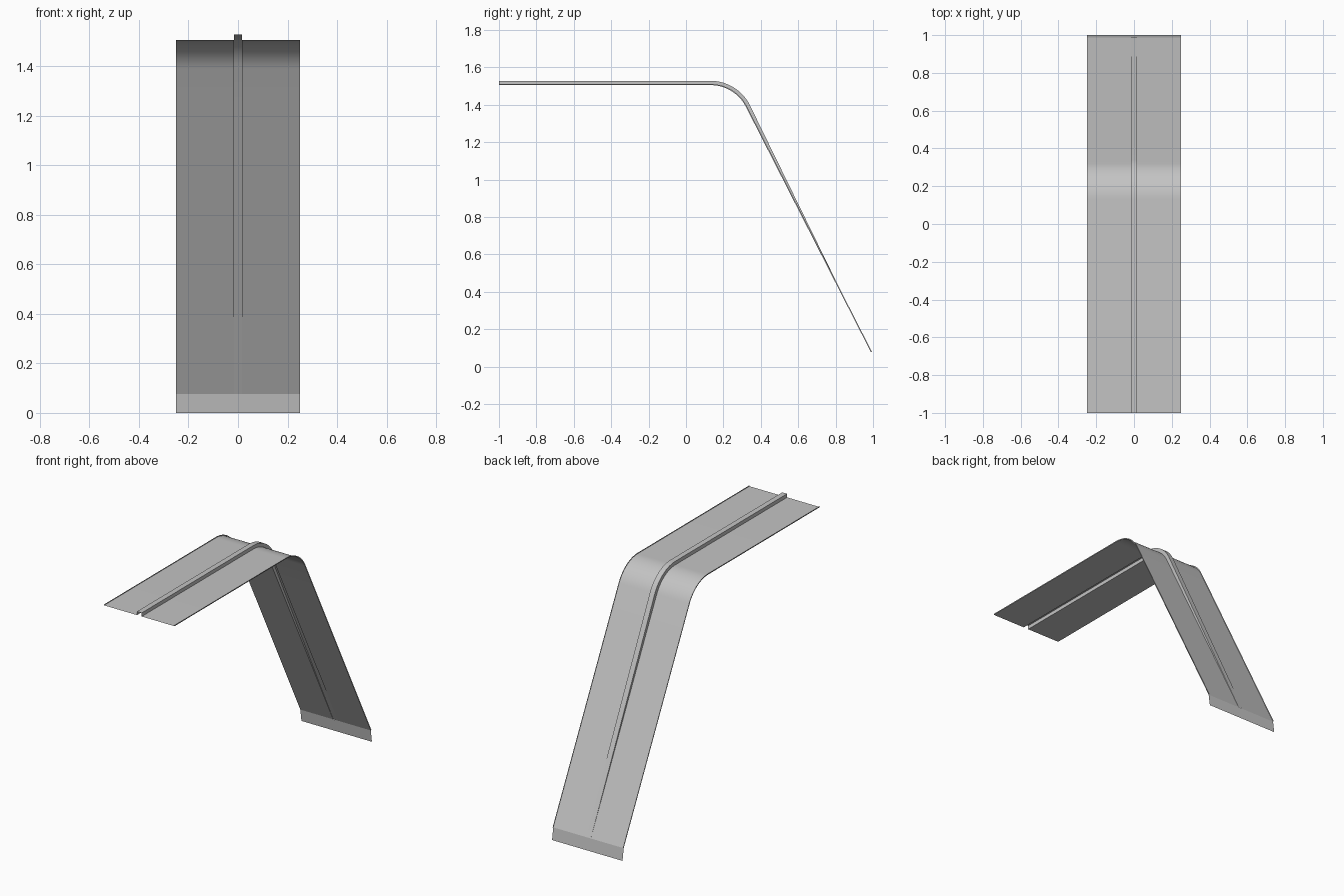
import bpy
import bmesh
from math import radians, sin, cos, tan
from mathutils import Vector

cube = bpy.data.objects.get("Cube")
if cube:
    bpy.data.objects.remove(cube)

HALF_WIDTH = 0.25
TOP = 1.505
SLOPE = radians(63)
CORNER_Y = 0.261
TANGENT = 0.13
END_Z = 0.077
RIB_HALF, RIB_HEIGHT, HEM = 0.017, 0.023, 0.006

metal = bpy.data.materials.new("plain grey metal")
metal.use_nodes = True
grey = (0.55, 0.55, 0.55, 1)
metal.diffuse_color = grey
metal.node_tree.nodes["Principled BSDF"].inputs["Base Color"].default_value = grey


def loft(name, rows):
    """Skin a grid of points with quads."""
    bm = bmesh.new()
    grid = [[bm.verts.new(p) for p in row] for row in rows]
    for a, b in zip(grid, grid[1:]):
        for i in range(len(a) - 1):
            bm.faces.new((a[i], a[i + 1], b[i + 1], b[i]))
    mesh = bpy.data.meshes.new(name)
    bm.to_mesh(mesh)
    bm.free()
    mesh.materials.append(metal)
    obj = bpy.data.objects.new(name, mesh)
    bpy.context.collection.objects.link(obj)
    bpy.ops.object.select_all(action='DESELECT')
    obj.select_set(True)
    bpy.context.view_layer.objects.active = obj
    bpy.ops.object.shade_smooth_by_angle(angle=radians(30))
    return obj


# Side path: flat run, rounded bend, straight slope; each station has its tilt and rib height
radius = TANGENT / tan(SLOPE / 2)
bend_start = CORNER_Y - TANGENT
stations = [(-1, TOP, 0, RIB_HEIGHT)]
BEND_STEPS = 16
for i in range(BEND_STEPS + 1):
    a = SLOPE * i / BEND_STEPS
    stations.append((bend_start + radius * sin(a),
                     TOP - radius * (1 - cos(a)), a, RIB_HEIGHT))
y0, z0 = stations[-1][:2]
end_y = y0 + (z0 - END_Z) / tan(SLOPE)
SLOPE_STEPS = 8
for i in range(1, SLOPE_STEPS + 1):
    t = i / SLOPE_STEPS
    stations.append((y0 + (end_y - y0) * t, z0 + (END_Z - z0) * t,
                     SLOPE, max(RIB_HEIGHT * (1 - t), 0.0005)))


# Cross-section: upturned hems, flat pans and a hollow central rib
def section(y, z, tilt, rib):
    half = [(HALF_WIDTH, HEM), (HALF_WIDTH, 0), (RIB_HALF, 0), (RIB_HALF, rib)]
    profile = [(-x, h) for x, h in half] + half[::-1]
    up = Vector((0, sin(tilt), cos(tilt)))
    return [Vector((x, y, z)) + up * h for x, h in profile]


loft("ribbed_sheet", [section(*s) for s in stations])

# Drip lip hanging from the low edge
loft("drip_lip", [[(-HALF_WIDTH, y, z), (HALF_WIDTH, y, z)]
                  for y, z in ((end_y, END_Z), (1, 0))])
